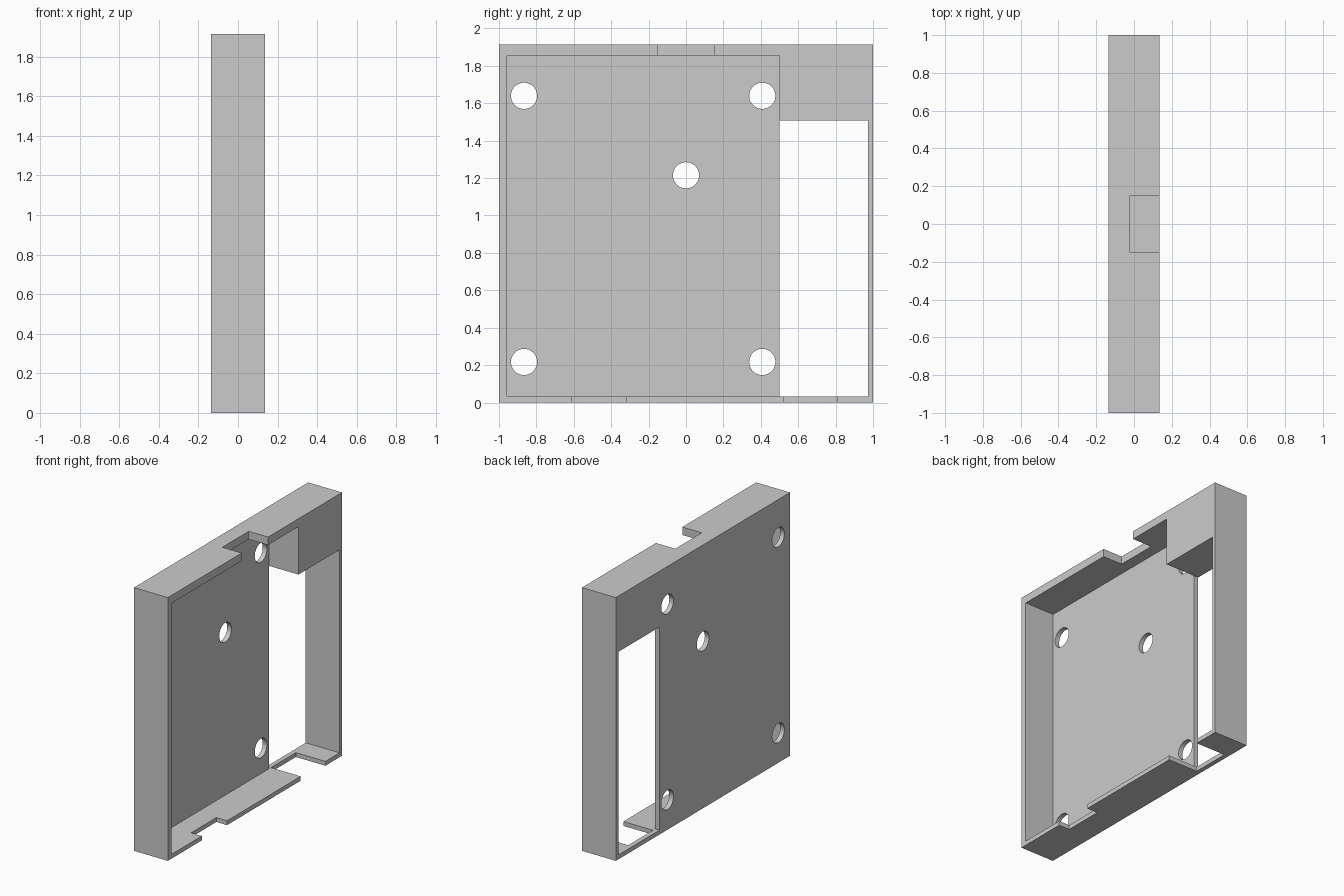
import bpy, bmesh, math
from mathutils import Matrix

if "Cube" in bpy.data.objects:
    bpy.data.objects.remove(bpy.data.objects["Cube"], do_unlink=True)

HALF, HEIGHT = 0.136, 1.914      # half depth and height of the tray
PLATE = -0.102                   # inner face of the back plate
OUT = 0.3                        # beyond the open side

grey = bpy.data.materials.new("plain grey")
grey.use_nodes = True
colour = (0.6, 0.6, 0.6, 1)
grey.diffuse_color = colour
grey.node_tree.nodes["Principled BSDF"].inputs["Base Color"].default_value = colour


def prism(name, outline, x0, x1):
    """Extrude a (y, z) outline along x."""
    bm = bmesh.new()
    face = bm.faces.new([bm.verts.new((x0, y, z)) for y, z in outline])
    ext = bmesh.ops.extrude_face_region(bm, geom=[face])["geom"]
    verts = [v for v in ext if isinstance(v, bmesh.types.BMVert)]
    bmesh.ops.translate(bm, verts=verts, vec=(x1 - x0, 0, 0))
    bmesh.ops.recalc_face_normals(bm, faces=bm.faces)
    mesh = bpy.data.meshes.new(name)
    bm.to_mesh(mesh)
    bm.free()
    obj = bpy.data.objects.new(name, mesh)
    bpy.context.collection.objects.link(obj)
    mesh.materials.append(grey)
    return obj


def box(y0, y1, z0, z1):
    return [(y0, z0), (y1, z0), (y1, z1), (y0, z1)]


def circle(y, z, r=0.07, n=48):
    return [(y + r * math.cos(2 * math.pi * i / n),
             z + r * math.sin(2 * math.pi * i / n)) for i in range(n)]


# Solid tray body
tray = prism("tray", box(-1, 1, 0, HEIGHT), -HALF, HALF)

# Pocket that leaves thin walls and a solid upper corner block
pocket = [(-0.956, 0.032), (0.972, 0.032), (0.972, 1.508),
          (0.5, 1.508), (0.5, 1.856), (-0.956, 1.856)]
cuts = [("pocket", pocket, PLATE, OUT),
        ("window", box(0.5, 0.972, 0.032, 1.508), -OUT, OUT),
        # Notches in the top and bottom walls
        ("top_notch", box(-0.152, 0.152, 1.8, 2.1), -0.02, OUT),
        ("bottom_notch", box(-0.61, -0.32, -0.1, 0.1), 0.05, OUT),
        ("window_notch", box(0.525, 0.81, -0.1, 0.1), PLATE, OUT)]
# Screw holes and the middle hole
holes = [(y, z) for y in (-0.866, 0.408) for z in (0.217, 1.64)] + [(0, 1.215)]
cuts += [("hole", circle(y, z), -OUT, 0) for y, z in holes]

for name, outline, x0, x1 in cuts:
    cutter = prism(name + "_cutter", outline, x0, x1)
    cutter.hide_render = True
    mod = tray.modifiers.new(name, "BOOLEAN")
    mod.operation, mod.solver, mod.object = "DIFFERENCE", "EXACT", cutter
    bpy.context.view_layer.objects.active = tray
    bpy.ops.object.modifier_apply(modifier=mod.name)
    bpy.data.objects.remove(cutter, do_unlink=True)

# Smooth only the round hole walls
bpy.ops.object.select_all(action="DESELECT")
tray.select_set(True)
bpy.ops.object.shade_smooth_by_angle(angle=math.radians(30))
